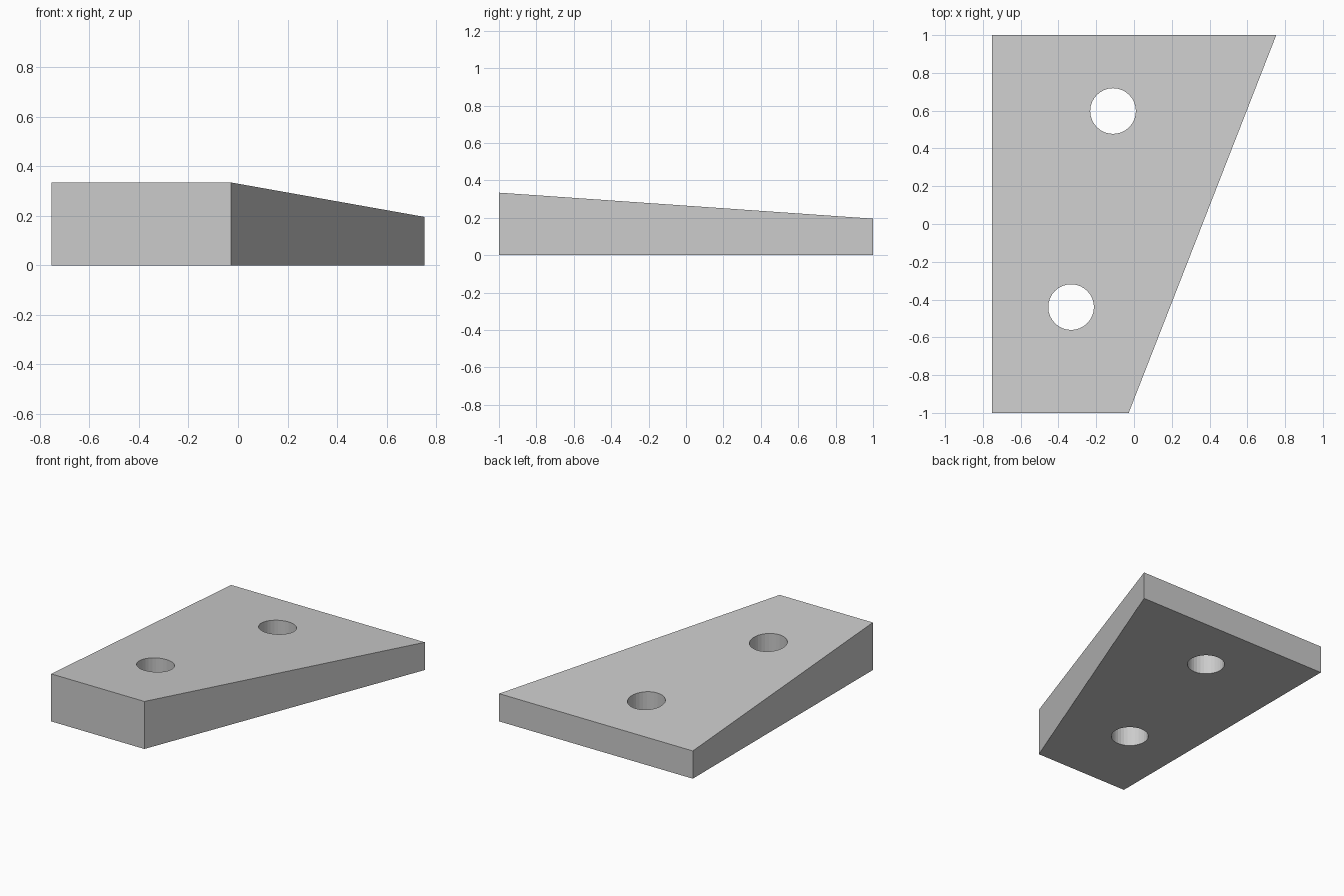
import bpy, bmesh

if "Cube" in bpy.data.objects:
    bpy.data.objects.remove(bpy.data.objects["Cube"])

HALF_W, HALF_L = 0.753, 1.0
Z_FRONT, Z_BACK = 0.334, 0.195
HOLE_R = 0.121
HOLES = [(-0.111, 0.598), (-0.333, -0.44)]

# Tapered plate: trapezoid outline extruded up to a sloping top
outline = [(-HALF_W, -HALF_L), (-0.028, -HALF_L), (HALF_W, HALF_L), (-HALF_W, HALF_L)]
bm = bmesh.new()
base = bm.faces.new([bm.verts.new((x, y, 0)) for x, y in outline])
top = bmesh.ops.extrude_face_region(bm, geom=[base], use_keep_orig=True)
for v in top["geom"]:
    if isinstance(v, bmesh.types.BMVert):
        v.co.z = Z_FRONT if v.co.y < 0 else Z_BACK
bmesh.ops.recalc_face_normals(bm, faces=bm.faces)
mesh = bpy.data.meshes.new("tapered_plate")
bm.to_mesh(mesh)
bm.free()
plate = bpy.data.objects.new("tapered_plate", mesh)
bpy.context.collection.objects.link(plate)

# Two vertical through holes
for i, (x, y) in enumerate(HOLES):
    bpy.ops.mesh.primitive_cylinder_add(vertices=32, radius=HOLE_R, depth=1, location=(x, y, 0.15))
    cutter = bpy.context.object
    cutter.name = f"hole_cutter_{i + 1}"
    cutter.hide_render = True
    cutter.display_type = 'WIRE'
    cut = plate.modifiers.new(f"hole_{i + 1}", 'BOOLEAN')
    cut.operation = 'DIFFERENCE'
    cut.solver = 'EXACT'
    cut.object = cutter
